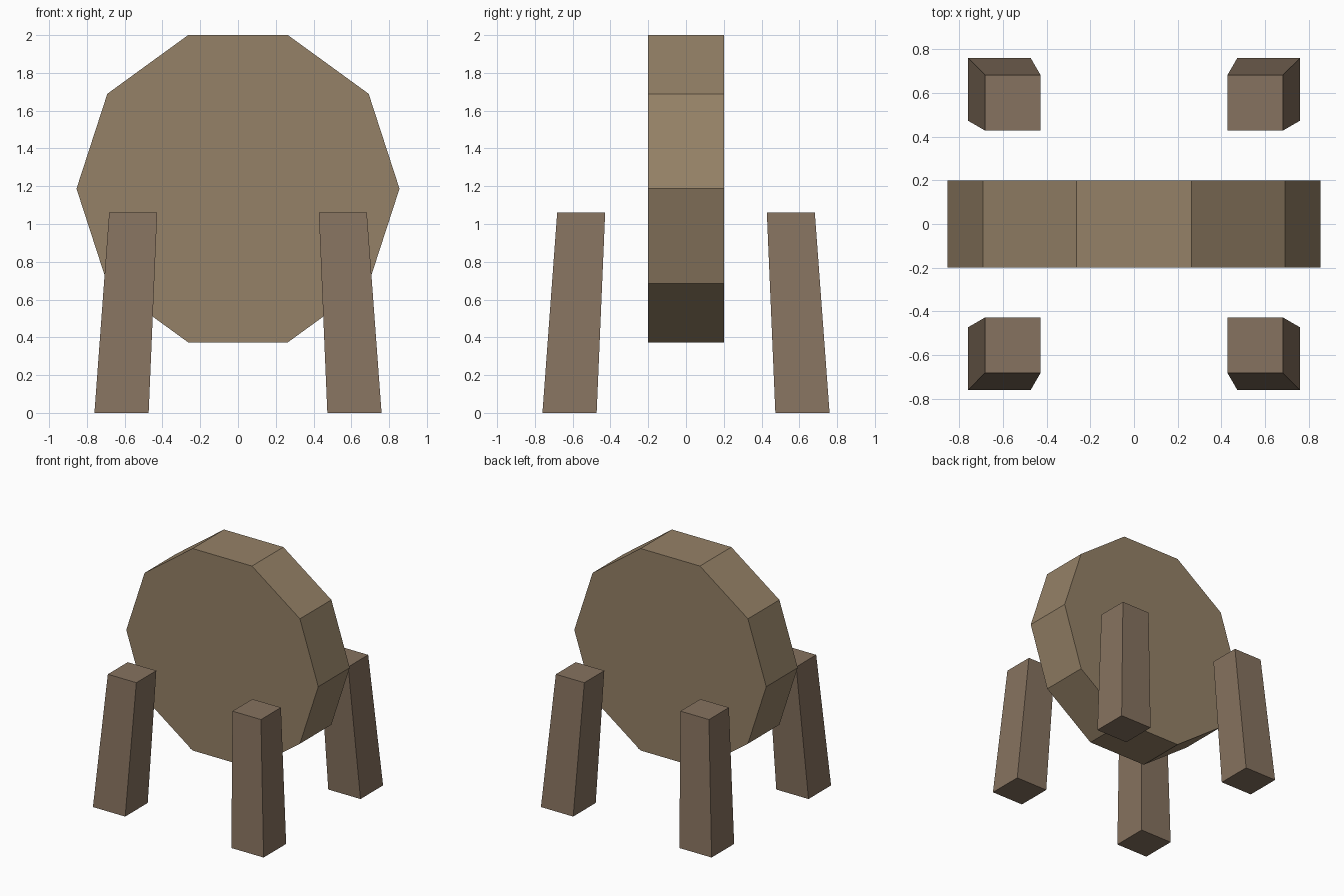
import bpy, bmesh
from math import cos, sin, pi

if "Cube" in bpy.data.objects:
    bpy.data.objects.remove(bpy.data.objects["Cube"])


def material(name, color):
    mat = bpy.data.materials.new(name)
    mat.diffuse_color = (*color, 1)
    mat.use_nodes = True
    mat.node_tree.nodes["Principled BSDF"].inputs["Base Color"].default_value = mat.diffuse_color
    return mat


def loft(name, ring_a, ring_b, mat):
    """Closed solid joining two matching rings of points."""
    bm = bmesh.new()
    a = [bm.verts.new(p) for p in ring_a]
    b = [bm.verts.new(p) for p in ring_b]
    n = len(a)
    bm.faces.new(a)
    bm.faces.new(b)
    for i in range(n):
        j = (i + 1) % n
        bm.faces.new((a[i], a[j], b[j], b[i]))
    bmesh.ops.recalc_face_normals(bm, faces=bm.faces)
    mesh = bpy.data.meshes.new(name)
    bm.to_mesh(mesh)
    bm.free()
    mesh.materials.append(mat)
    obj = bpy.data.objects.new(name, mesh)
    bpy.context.collection.objects.link(obj)
    return obj


body_mat = material("light_brown", (0.30, 0.22, 0.135))
leg_mat = material("brown", (0.24, 0.17, 0.115))

# Upright ten-sided disc, points on the left and right
R, SIDES, HALF = 0.855, 10, 0.2
CENTRE_Z = 2.0 - R * sin(2 * pi / 5)


def decagon(y):
    return [(R * cos(2 * pi * i / SIDES), y, CENTRE_Z + R * sin(2 * pi * i / SIDES))
            for i in range(SIDES)]


loft("disc_body", decagon(-HALF), decagon(HALF), body_mat)


# Four free-standing legs, splayed outward and wider at the foot
def square(sx, sy, inner, outer, z):
    corners = [(inner, inner), (outer, inner), (outer, outer), (inner, outer)]
    return [(sx * x, sy * y, z) for x, y in corners]


for sy, end in ((-1, "front"), (1, "back")):
    for sx, side in ((-1, "left"), (1, "right")):
        loft(f"{end}_{side}_leg",
             square(sx, sy, 0.473, 0.76, 0),
             square(sx, sy, 0.428, 0.682, 1.06), leg_mat)
